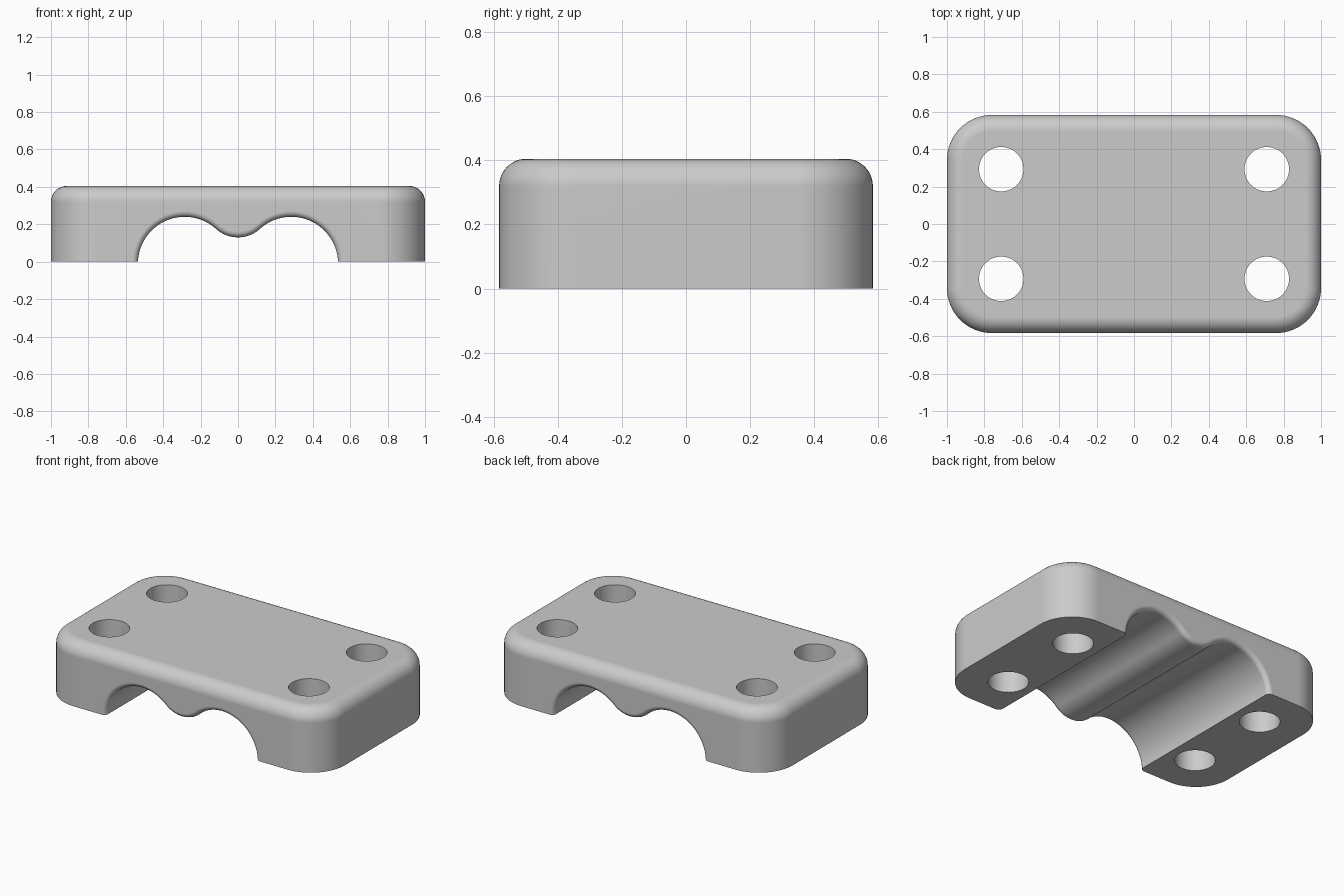
import bpy, bmesh
from math import sin, cos, pi, sqrt, atan2, radians

cube = bpy.data.objects.get("Cube")
if cube:
    bpy.data.objects.remove(cube, do_unlink=True)

HALF_X, HALF_Y, HEIGHT = 1.0, 0.583, 0.405
CORNER, TOP_FILLET, MOUTH_FILLET = 0.24, 0.085, 0.03
STEPS = 12

grey = bpy.data.materials.new("plain grey")
grey.use_nodes = True
colour = (0.6, 0.6, 0.6, 1)
grey.diffuse_color = colour
grey.node_tree.nodes["Principled BSDF"].inputs["Base Color"].default_value = colour


def loft(name, rings):
    """Skin a list of equal point rings and cap both ends."""
    bm = bmesh.new()
    loops = [[bm.verts.new(p) for p in ring] for ring in rings]
    n = len(loops[0])
    for a, b in zip(loops, loops[1:]):
        for i in range(n):
            j = (i + 1) % n
            bm.faces.new((a[i], a[j], b[j], b[i]))
    bm.faces.new(loops[0])
    bm.faces.new(loops[-1])
    bmesh.ops.recalc_face_normals(bm, faces=bm.faces)
    mesh = bpy.data.meshes.new(name)
    bm.to_mesh(mesh)
    bm.free()
    mesh.materials.append(grey)
    ob = bpy.data.objects.new(name, mesh)
    bpy.context.collection.objects.link(ob)
    return ob


def arc(cx, cy, r, start, end, steps):
    return [(cx + r * cos(start + (end - start) * i / steps),
             cy + r * sin(start + (end - start) * i / steps)) for i in range(steps + 1)]


def rounded_ring(inset, z):
    r, pts = CORNER - inset, []
    for k, (sx, sy) in enumerate([(1, 1), (-1, 1), (-1, -1), (1, -1)]):
        pts += arc(sx * (HALF_X - CORNER), sy * (HALF_Y - CORNER), r,
                   k * pi / 2, (k + 1) * pi / 2, 16)
    return [(x, y, z) for x, y in pts]


# Block with rounded corners and a rounded top edge
rings = [rounded_ring(0, 0)]
for i in range(STEPS + 1):
    a = pi / 2 * i / STEPS
    rings.append(rounded_ring(TOP_FILLET * (1 - cos(a)),
                              HEIGHT - TOP_FILLET * (1 - sin(a))))
body = loft("clamp_block", rings)

# Twin cable channel: two round grooves blended by a rounded ridge
GX, GZ, GR = 0.285, -0.01, 0.25
RIDGE_R, RIDGE_Z = 0.174, 0.304
blend = atan2(RIDGE_Z - GZ, GX)


def channel_ring(y, grow):
    r = GR + grow
    right = [(GX + r, -0.2)] + arc(GX, GZ, r, 0, pi - blend, 40)
    ridge = arc(0, RIDGE_Z, RIDGE_R - grow, -blend, blend - pi, 24)
    left = [(-x, z) for x, z in reversed(right)]
    return [(x, y, z) for x, z in right + ridge[1:-1] + left]


# The channel mouths flare out with a small fillet at both ends
f = MOUTH_FILLET
half = [(HALF_Y + 0.05, f)]
for i in range(9):
    a = pi / 2 * i / 8
    half.append((HALF_Y - f * (1 - cos(a)), f * (1 - sin(a))))
half[1] = (HALF_Y, f)
stations = [(-y, g) for y, g in half] + half[::-1]
half_fixed = []
for i in range(9):
    t = f * (1 - cos(pi / 2 * i / 8))
    half_fixed.append((HALF_Y - t, f - sqrt(max(0, f * f - (f - t) ** 2))))
half_fixed.insert(0, (HALF_Y + 0.05, f))
stations = [(-y, g) for y, g in half_fixed] + half_fixed[::-1]
cutters = [loft("channel_cutter", [channel_ring(y, g) for y, g in stations])]

# Four bolt holes
for sx in (-1, 1):
    for sy in (-1, 1):
        circle = arc(sx * 0.71, sy * 0.293, 0.119, 0, 2 * pi, 64)[:-1]
        cutters.append(loft("bolt_hole_cutter",
                            [[(x, y, z) for x, y in circle] for z in (-0.2, 0.6)]))

# Cut the openings and remove the cutters
bpy.ops.object.select_all(action='DESELECT')
bpy.context.view_layer.objects.active = body
body.select_set(True)
for c in cutters:
    c.hide_render = True
    mod = body.modifiers.new("cut", 'BOOLEAN')
    mod.operation = 'DIFFERENCE'
    mod.solver = 'EXACT'
    mod.object = c
    bpy.ops.object.modifier_apply(modifier=mod.name)
for c in cutters:
    bpy.data.objects.remove(c, do_unlink=True)

bpy.ops.object.shade_smooth_by_angle(angle=radians(30))
weighted = body.modifiers.new("even_shading", 'WEIGHTED_NORMAL')
weighted.keep_sharp = True
